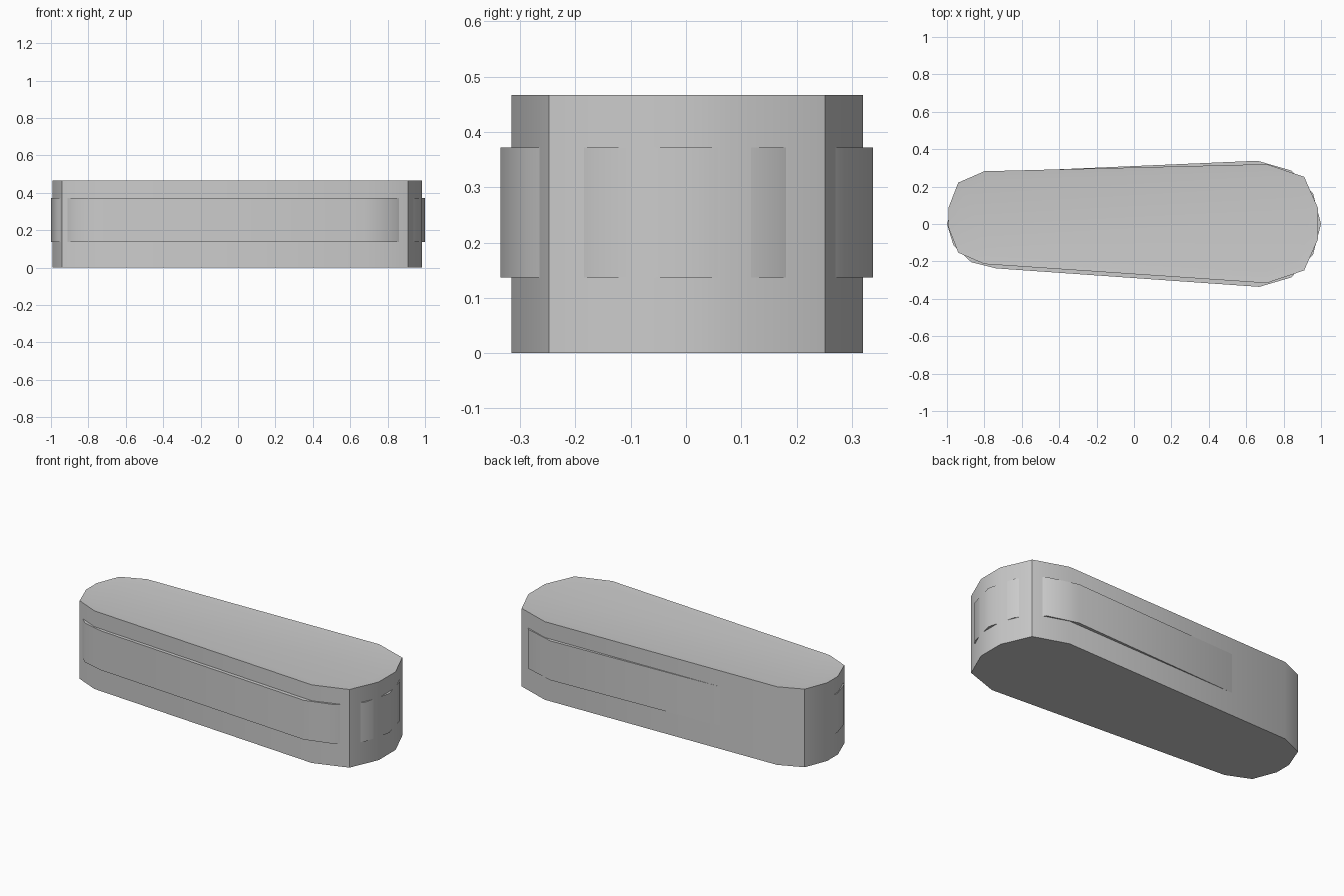
import bpy, bmesh

if "Cube" in bpy.data.objects:
    bpy.data.objects.remove(bpy.data.objects["Cube"])


def prism(name, outline, z0, z1, dish=0.0):
    """Extrude an outline upward; optionally sink a shallow dish in the top."""
    bm = bmesh.new()
    base = bm.faces.new([bm.verts.new((x, y, z0)) for x, y in outline])
    top = bmesh.ops.extrude_face_region(bm, geom=[base], use_keep_orig=True)["geom"]
    for v in top:
        if isinstance(v, bmesh.types.BMVert):
            v.co.z = z1
    bmesh.ops.recalc_face_normals(bm, faces=bm.faces[:])
    if dish:
        lid = [f for f in bm.faces if f.calc_center_median().z > z1 - 1e-4]
        bmesh.ops.inset_region(bm, faces=lid, thickness=0.06, depth=-dish)
    mesh = bpy.data.meshes.new(name)
    bm.to_mesh(mesh)
    bm.free()
    obj = bpy.data.objects.new(name, mesh)
    bpy.context.collection.objects.link(obj)
    bpy.context.view_layer.objects.active = obj
    obj.select_set(True)
    bpy.ops.object.shade_smooth_by_angle(angle=0.6)
    obj.select_set(False)
    return obj


def mirrored(half, centre=0.0):
    """Half end profile (x, half width) to both sides of a centre line."""
    return [(x, centre - w) for x, w in reversed(half)] + [(x, centre + w) for x, w in half]


# main tapered body: wide right end, narrow left end shifted slightly back
wide_end = mirrored([(0.985, 0.08), (0.91, 0.25), (0.71, 0.318)], 0.002)
narrow_end = mirrored([(-0.993, 0.05), (-0.94, 0.187), (-0.80, 0.248)], 0.034)
prism("tapered_body", wide_end + narrow_end[::-1], 0.0, 0.467, dish=0.005)

# raised band around the middle, on the true centre line
band_right = [(0.67, -0.336), (0.84, -0.286), (0.957, -0.165), (1.0, 0.0),
              (0.957, 0.165), (0.84, 0.286), (0.66, 0.338)]
band_left = [(-0.74, 0.237), (-0.87, 0.204), (-0.965, 0.115), (-1.0, 0.0),
             (-0.965, -0.115), (-0.87, -0.204), (-0.74, -0.237)]
# the rear edge fades into the body toward the narrow end
band_left[0] = (-0.74, 0.278)
prism("side_band", band_right + band_left, 0.137, 0.372)
